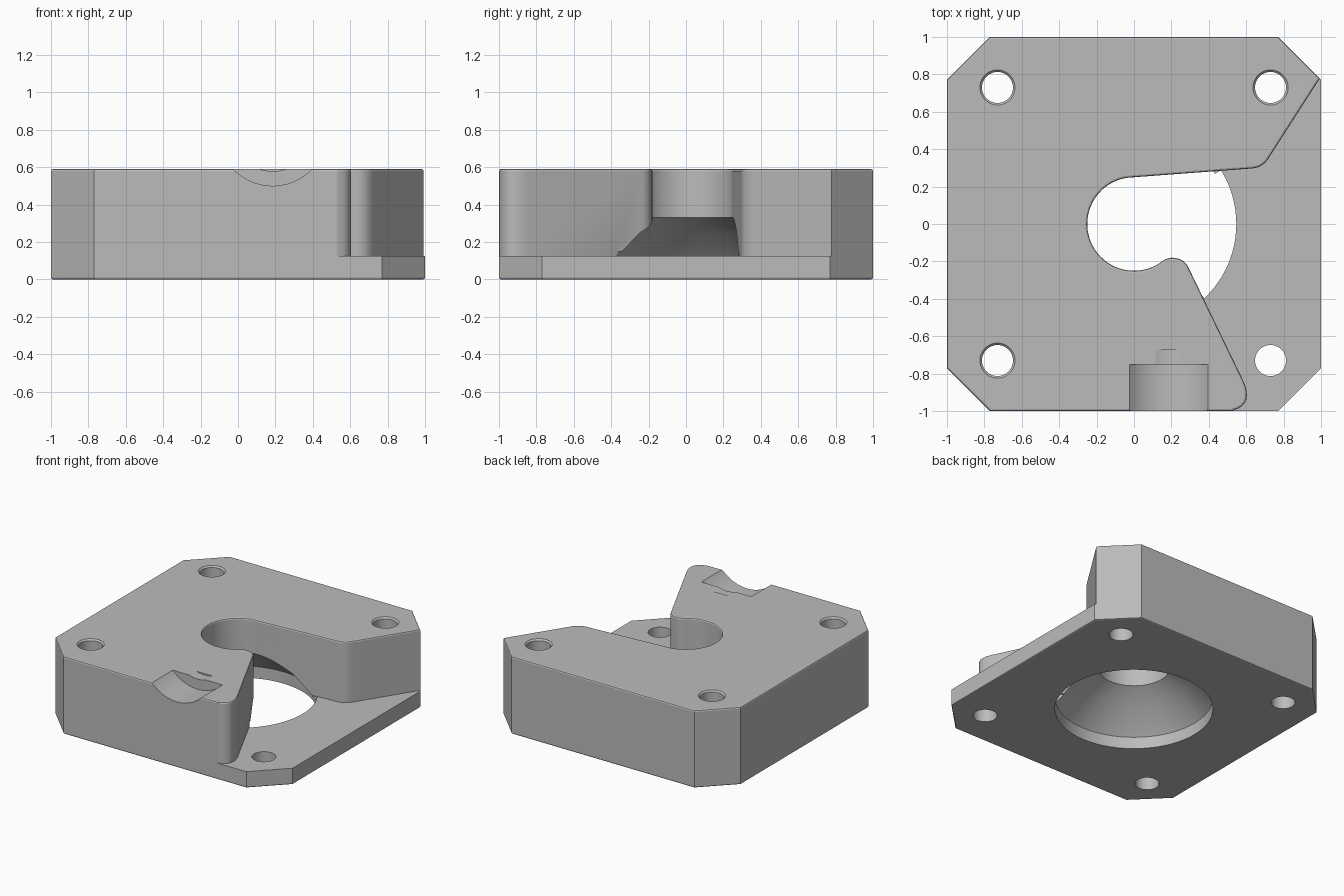
import bpy, bmesh
from math import sin, cos, pi, radians
from mathutils import Matrix, Vector

if "Cube" in bpy.data.objects:
    bpy.data.objects.remove(bpy.data.objects["Cube"])

TOP, FLOOR, BORE, MOUTH = 0.59, 0.125, 0.25, 0.545

grey = bpy.data.materials.new("plain grey")
grey.use_nodes = True
grey.diffuse_color = (0.5, 0.5, 0.5, 1)
grey.node_tree.nodes["Principled BSDF"].inputs["Base Color"].default_value = (0.5, 0.5, 0.5, 1)


def finish(bm, name):
    bmesh.ops.recalc_face_normals(bm, faces=bm.faces)
    mesh = bpy.data.meshes.new(name)
    bm.to_mesh(mesh)
    bm.free()
    mesh.materials.append(grey)
    obj = bpy.data.objects.new(name, mesh)
    bpy.context.collection.objects.link(obj)
    return obj


def skin(rings, name, matrix=Matrix()):
    """Join equal-length rings of points into a closed solid."""
    bm = bmesh.new()
    loops = [[bm.verts.new(matrix @ Vector(p)) for p in ring] for ring in rings]
    n = len(loops[0])
    for a, b in zip(loops, loops[1:]):
        for i in range(n):
            j = (i + 1) % n
            bm.faces.new((a[i], a[j], b[j], b[i]))
    bm.faces.new(loops[0])
    bm.faces.new(loops[-1])
    return finish(bm, name)


def prism(outline, z0, z1, name):
    return skin([[(x, y, z) for x, y in outline] for z in (z0, z1)], name)


def lathe(profile, name, matrix=Matrix(), sides=64):
    turn = [2 * pi * i / sides for i in range(sides)]
    return skin([[(r * cos(a), r * sin(a), z) for a in turn] for r, z in profile], name, matrix)


def arc(radius, start, end, steps):
    angles = [radians(start + (end - start) * i / steps) for i in range(steps + 1)]
    return [(radius * cos(a), radius * sin(a)) for a in angles]


def bend(a, corner, b, steps=8):
    """Rounded corner from a to b."""
    a, c, b = Vector(a), Vector(corner), Vector(b)
    ts = [i / steps for i in range(steps + 1)]
    return [tuple(a * (1 - t) ** 2 + c * 2 * t * (1 - t) + b * t * t) for t in ts]


def cut(obj, cutter):
    cutter.hide_render = True
    mod = obj.modifiers.new("cut", 'BOOLEAN')
    mod.operation, mod.solver, mod.object = 'DIFFERENCE', 'EXACT', cutter
    deps = bpy.context.evaluated_depsgraph_get()
    deps.update()
    mesh = bpy.data.meshes.new_from_object(obj.evaluated_get(deps))
    obj.modifiers.clear()
    obj.data = mesh
    bpy.data.objects.remove(cutter)


# Block with clipped corners
octagon = []
for sx, sy in ((1, 1), (-1, 1), (-1, -1), (1, -1)):
    pair = [(sx, 0.77 * sy), (0.77 * sx, sy)]
    octagon += pair if sx * sy > 0 else pair[::-1]
block = prism(octagon, 0, TOP, "mounting_block")

# Side opening that leaves a thin plate and runs into the round bore
opening = arc(BORE, 90, 300, 30)
opening += bend((0.15, -0.2), (0.19, -0.17), (0.235, -0.185), 5)
opening += bend((0.25, -0.19), (0.28, -0.205), (0.295, -0.24), 5)
opening += bend((0.58, -0.83), (0.645, -0.965), (0.53, -0.996))
opening += [(0.515, -1.2), (1.3, -1.2), (1.3, 1.1), (1.2, 1.1)]
opening += bend((0.725, 0.36), (0.69, 0.3), (0.63, 0.297))
cut(block, prism(opening, FLOOR, 1, "opening_cutter"))

# Softened top and bottom rims
bm = bmesh.new()
bm.from_mesh(block.data)
bm.normal_update()
rim = []
for e in bm.edges:
    for level in (0, TOP):
        on_level = all(abs(v.co.z - level) < 1e-4 for v in e.verts)
        if on_level and any(abs(f.normal.z) < 0.5 for f in e.link_faces):
            rim.append(e)
bmesh.ops.bevel(bm, geom=rim, offset=0.011, offset_type='OFFSET', segments=2,
                profile=0.5, affect='EDGES', clamp_overlap=False)
bm.to_mesh(block.data)
bm.free()

# Stepped funnel underneath
funnel = [(MOUTH, -0.1), (MOUTH, 0.09), (0.386, 0.25), (0.2, 0.36)]
cut(block, lathe(funnel, "funnel_cutter"))

# Straight-sided mouth where the plate is exposed
cut(block, prism([(0, 0)] + arc(MOUTH + 0.002, -46.5, 31.8, 20), -0.1, 0.15, "mouth_cutter"))

# Four screw holes with a slight countersink
hole = [(0.083, -0.1), (0.083, TOP - 0.011), (0.095, TOP + 0.001), (0.095, 0.7)]
for x in (-0.73, 0.73):
    for y in (-0.73, 0.73):
        cut(block, lathe(hole, "hole_cutter", Matrix.Translation((x, y, 0)), 36))

# Shallow stepped groove at the front of the top
groove = [(0.212, 0.67), (0.212, 0.75), (0.29, 0.75), (0.29, 1.2)]
place = Matrix.Translation((0.185, 0, 0.79)) @ Matrix.Rotation(pi / 2, 4, 'X')
cut(block, lathe(groove, "groove_cutter", place, 80))

# Smooth curved walls, crisp edges
bpy.ops.object.select_all(action='DESELECT')
block.select_set(True)
bpy.context.view_layer.objects.active = block
bpy.ops.object.shade_smooth_by_angle(angle=radians(20))
